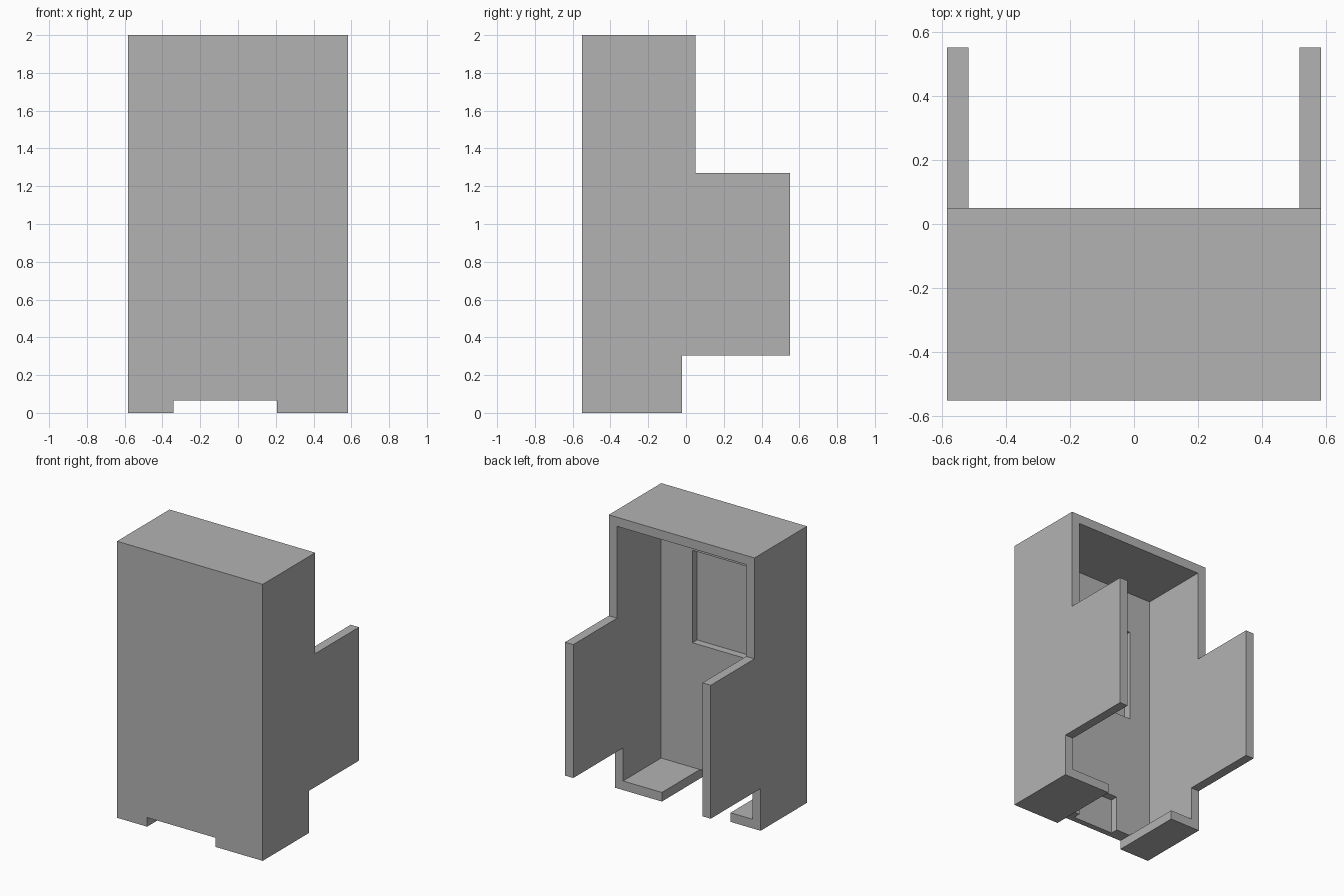
import bpy
import bmesh

if "Cube" in bpy.data.objects:
    bpy.data.objects.remove(bpy.data.objects["Cube"], do_unlink=True)

HALF_W, WALL = 0.583, 0.066
FRONT, BACK, WING = -0.55, 0.05, 0.55
PANEL_IN = -0.454          # inner face of the front panel
POCKET = -0.508            # depth plane of the panel pockets
INNER = HALF_W - WALL

grey = bpy.data.materials.new("plain_grey")
grey.use_nodes = True
colour = (0.45, 0.45, 0.45, 1)
grey.diffuse_color = colour
grey.node_tree.nodes["Principled BSDF"].inputs["Base Color"].default_value = colour


def prism(name, outline, x0, x1):
    """Extrude a (y, z) outline from x0 to x1."""
    bm = bmesh.new()
    face = bm.faces.new([bm.verts.new((x0, y, z)) for y, z in outline])
    new = bmesh.ops.extrude_face_region(bm, geom=[face])["geom"]
    verts = [v for v in new if isinstance(v, bmesh.types.BMVert)]
    bmesh.ops.translate(bm, verts=verts, vec=(x1 - x0, 0, 0))
    bmesh.ops.recalc_face_normals(bm, faces=bm.faces)
    mesh = bpy.data.meshes.new(name)
    bm.to_mesh(mesh)
    bm.free()
    mesh.materials.append(grey)
    obj = bpy.data.objects.new(name, mesh)
    bpy.context.collection.objects.link(obj)
    return obj


def cut(target, name, x0, x1, y0, y1, z0, z1):
    """Subtract a box from the target."""
    cutter = prism(name, [(y0, z0), (y1, z0), (y1, z1), (y0, z1)], x0, x1)
    cutter.hide_render = True
    mod = target.modifiers.new(name, 'BOOLEAN')
    mod.operation, mod.solver, mod.object = 'DIFFERENCE', 'EXACT', cutter
    bpy.context.view_layer.objects.active = target
    bpy.ops.object.modifier_apply(modifier=name)
    bpy.data.objects.remove(cutter, do_unlink=True)


# Cabinet block with the side wing outline
cabinet = prism("cabinet_shell", [
    (FRONT, 0), (-0.02, 0), (-0.02, 0.305), (WING, 0.305),
    (WING, 1.27), (BACK, 1.27), (BACK, 2), (FRONT, 2)], -HALF_W, HALF_W)

# Open back, leaving side walls, roof, floor and front panel
cut(cabinet, "interior", -INNER, INNER, PANEL_IN, 1, WALL, 2 - WALL)
# Slot through the floor and under the front panel
cut(cabinet, "floor_slot", -0.342, 0.207, -1, 1, -0.1, WALL)
# Upper and lower pockets on the inside of the front panel
cut(cabinet, "upper_pocket", -0.344, 0.266, POCKET, -0.3, 0.967, 1.635)
cut(cabinet, "lower_pocket", -0.23, 0.096, POCKET, -0.3, 0.02, 0.32)
